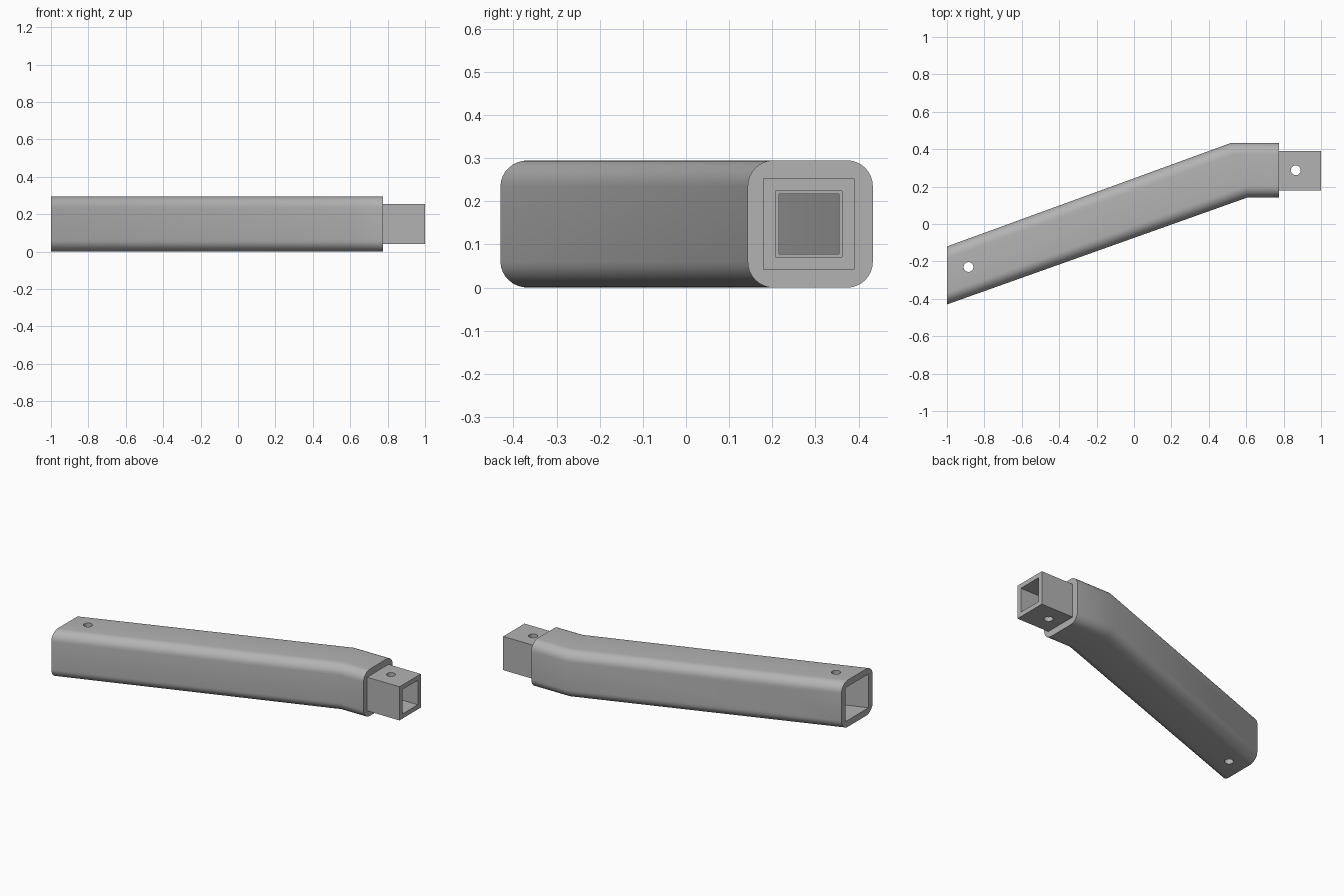
import bpy
import math
from mathutils import Vector

if "Cube" in bpy.data.objects:
    bpy.data.objects.remove(bpy.data.objects["Cube"], do_unlink=True)

# One plain grey for everything
grey = bpy.data.materials.new("metal_grey")
grey.use_nodes = True
colour = (0.45, 0.45, 0.45, 1)
grey.diffuse_color = colour
grey.node_tree.nodes["Principled BSDF"].inputs["Base Color"].default_value = colour

HEIGHT = 0.295
MID_Z = HEIGHT / 2
WIDTH = 0.29
INSERT_Y = 0.285


def rounded_rect(w, h, r, steps=8):
    """Counter-clockwise outline, centred on the origin."""
    if r == 0:
        return [(-w / 2, -h / 2), (w / 2, -h / 2), (w / 2, h / 2), (-w / 2, h / 2)]
    pts = []
    for i, (sx, sy) in enumerate([(1, 1), (-1, 1), (-1, -1), (1, -1)]):
        for k in range(steps + 1):
            a = math.pi / 2 * (i + k / steps)
            pts.append((sx * (w / 2 - r) + r * math.cos(a),
                        sy * (h / 2 - r) + r * math.sin(a)))
    return pts


def loft(name, sections):
    """Closed solid skinned through rings of equal length."""
    n = len(sections[0])
    verts = [p for ring in sections for p in ring]
    faces = [list(range(n))[::-1], list(range(len(verts) - n, len(verts)))]
    for s in range(len(sections) - 1):
        for i in range(n):
            j = (i + 1) % n
            faces.append([s * n + i, s * n + j, (s + 1) * n + j, (s + 1) * n + i])
    mesh = bpy.data.meshes.new(name)
    mesh.from_pydata(verts, [], faces)
    mesh.materials.append(grey)
    obj = bpy.data.objects.new(name, mesh)
    bpy.context.collection.objects.link(obj)
    return obj


def bent_tube(name, stations, outline):
    """Skin an outline through stations, each a (front, back) pair in plan."""
    rings = []
    for front, back in stations:
        f, b = Vector(front), Vector(back)
        ring = []
        for u, v in outline:
            p = f.lerp(b, u / WIDTH + 0.5)
            ring.append((p.x, p.y, MID_Z + v))
        rings.append(ring)
    return loft(name, rings)


def prism(name, outline, origin, u, v, axis):
    """Extrude an outline along an axis vector."""
    o, u, v, axis = Vector(origin), Vector(u), Vector(v), Vector(axis)
    base = [o + u * a + v * b for a, b in outline]
    return loft(name, [base, [p + axis for p in base]])


def x_bar(name, size, x0, x1):
    return prism(name, rounded_rect(size, size, 0), (x0, INSERT_Y, MID_Z),
                 (0, 1, 0), (0, 0, 1), (x1 - x0, 0, 0))


def combine(target, other, operation):
    mod = target.modifiers.new(operation.lower(), "BOOLEAN")
    mod.operation = operation
    mod.solver = "EXACT"
    mod.object = other
    bpy.context.view_layer.objects.active = target
    bpy.ops.object.modifier_apply(modifier=mod.name)
    bpy.data.objects.remove(other, do_unlink=True)


# Outer shell: slanted run, bend, short straight run
bend = ((0.61, 0.143), (0.518, 0.433))
body = bent_tube("bent_tube_arm",
                 [((-1, -0.43), (-1, -0.12)), bend, ((0.775, 0.143), (0.775, 0.433))],
                 rounded_rect(WIDTH, HEIGHT, 0.06))

# Square spigot on the straight end
combine(body, x_bar("spigot", 0.212, 0.75, 1.0), "UNION")

# Square bore, with a narrower window through the end wall
bore = bent_tube("bore",
                 [((-1.1, -0.4655), (-1.1, -0.1565)), bend, ((0.735, 0.143), (0.735, 0.433))],
                 rounded_rect(0.212, 0.212, 0))
combine(body, bore, "DIFFERENCE")
combine(body, x_bar("end_window", 0.14, 0.7, 0.9), "DIFFERENCE")
combine(body, x_bar("spigot_bore", 0.154, 0.775, 1.1), "DIFFERENCE")

# Pin holes straight through top and bottom
for x, y in [(-0.885, -0.23), (0.865, 0.287)]:
    hole = prism("pin_hole", rounded_rect(0.052, 0.052, 0.0259), (x, y, -0.1),
                 (1, 0, 0), (0, 1, 0), (0, 0, 0.5))
    combine(body, hole, "DIFFERENCE")

# Rounded slot in the back wall near the open end
slope = math.radians(20)
along = Vector((math.cos(slope), math.sin(slope), 0))
outward = Vector((-math.sin(slope), math.cos(slope), 0))
centre = Vector((-0.652, 0.007, MID_Z))
slot = prism("slot", rounded_rect(0.15, 0.14, 0.035), centre - outward * 0.1,
             along, (0, 0, 1), outward * 0.2)
combine(body, slot, "DIFFERENCE")

# Smooth rounded corners, keep hard edges
bpy.ops.object.select_all(action="DESELECT")
body.select_set(True)
bpy.context.view_layer.objects.active = body
bpy.ops.object.shade_smooth_by_angle(angle=math.radians(30))
